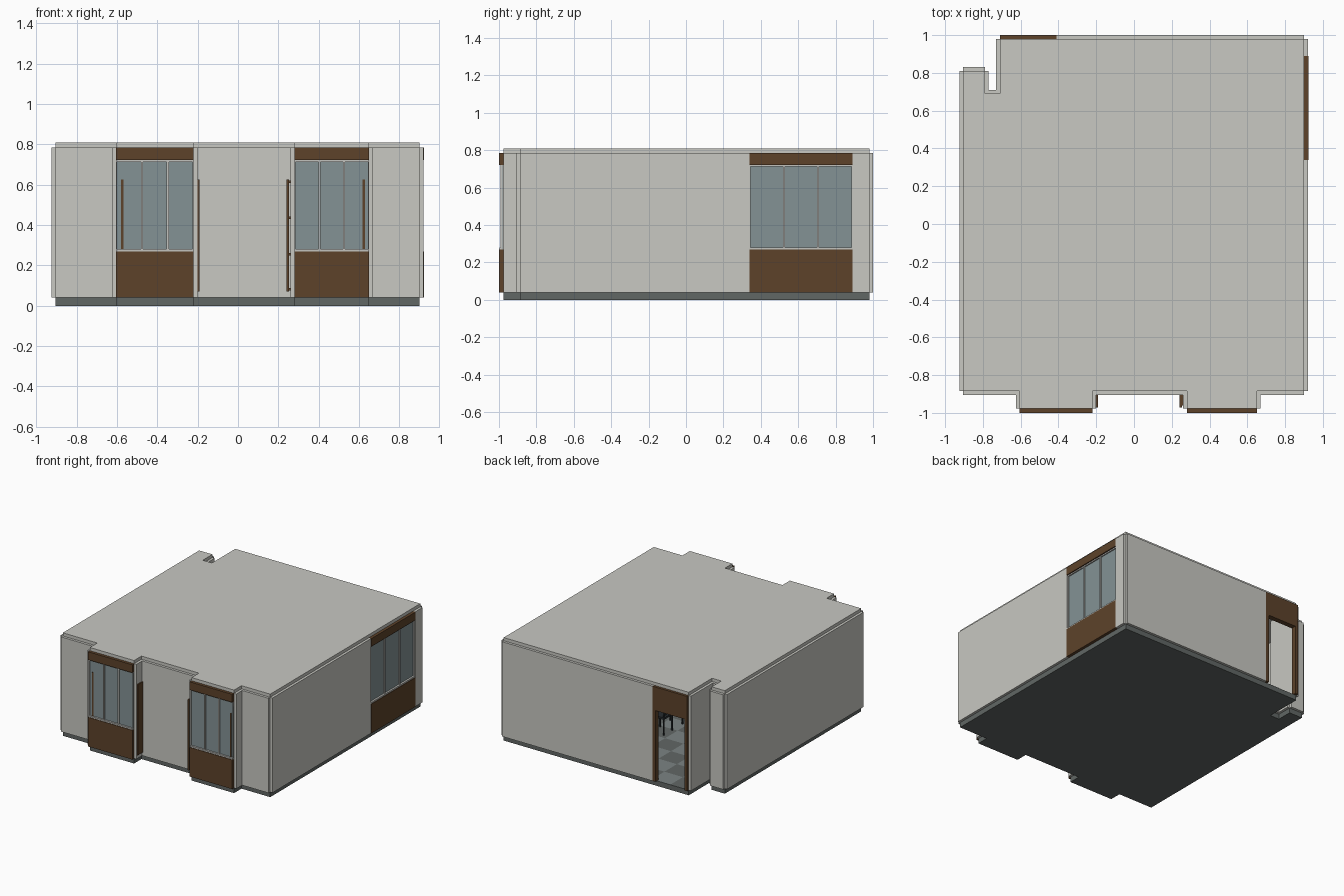
import bpy, bmesh
from mathutils import Vector

if "Cube" in bpy.data.objects:
    bpy.data.objects.remove(bpy.data.objects["Cube"])


def material(name, rgb):
    m = bpy.data.materials.new(name)
    m.diffuse_color = (*rgb, 1)
    m.use_nodes = True
    m.node_tree.nodes["Principled BSDF"].inputs["Base Color"].default_value = m.diffuse_color
    return m


PLASTER = material("plaster", (0.58, 0.58, 0.54))
SLAB = material("slab", (0.12, 0.135, 0.13))
WOOD = material("wood", (0.11, 0.055, 0.023))
GLASS = material("glass", (0.23, 0.29, 0.30))
FRAME = material("frame", (0.55, 0.55, 0.52))
TILE = material("tile", (0.20, 0.23, 0.23))
DARK = material("dark_seat", (0.02, 0.025, 0.028))


def finish(name, bm, *mats):
    bmesh.ops.recalc_face_normals(bm, faces=bm.faces)
    me = bpy.data.meshes.new(name)
    bm.to_mesh(me)
    bm.free()
    for m in mats:
        me.materials.append(m)
    ob = bpy.data.objects.new(name, me)
    bpy.context.collection.objects.link(ob)
    return ob


def boxes(name, items, mat):
    """One object from boxes given as (x0, x1, y0, y1, z0, z1)."""
    bm = bmesh.new()
    for x0, x1, y0, y1, z0, z1 in items:
        lo, size = Vector((x0, y0, z0)), Vector((x1 - x0, y1 - y0, z1 - z0))
        for v in bmesh.ops.create_cube(bm, size=1)["verts"]:
            v.co = lo + (v.co + Vector((.5, .5, .5))) * size
    return finish(name, bm, mat)


def slab(name, outline, z0, z1, mat):
    bm = bmesh.new()
    f = bm.faces.new([bm.verts.new((x, y, z0)) for x, y in outline])
    ext = bmesh.ops.extrude_face_region(bm, geom=[f])["geom"]
    for v in ext:
        if isinstance(v, bmesh.types.BMVert):
            v.co.z = z1
    return finish(name, bm, mat)


def along(p, q, s0, s1, o0, o1, z0, z1):
    """Box on a wall line: s along it, o outward from the room."""
    p, q = Vector(p), Vector(q)
    d = (q - p).normalized()
    n = Vector((d.y, -d.x))
    a, b = p + d * s0 + n * o0, p + d * s1 + n * o1
    return (min(a.x, b.x), max(a.x, b.x), min(a.y, b.y), max(a.y, b.y), z0, z1)


FLOOR, CEIL, T = 0.04, 0.785, 0.02

# room outline, counter-clockwise from front left
OUT = [(-.905, -.885), (-.605, -.885), (-.605, -.977), (-.22, -.977),
       (-.22, -.885), (.28, -.885), (.28, -.977), (.65, -.977),
       (.65, -.885), (.90, -.885), (.90, .98), (-.71, .98),
       (-.71, .69), (-.79, .69), (-.79, .81), (-.905, .81)]
slab("floor_slab", OUT, 0, FLOOR, SLAB)
slab("ceiling_slab", OUT, CEIL, 0.81, PLASTER)


def window(name, p, q, s0, s1):
    t = T + 0.003
    boxes(name + "_panels", [along(p, q, s0, s1, 0, t, FLOOR, .27),
                             along(p, q, s0, s1, 0, t, .722, CEIL)], WOOD)
    boxes(name + "_glass", [along(p, q, s0, s1, .001, .005, .27, .722)], GLASS)
    w, b = (s1 - s0) / 3, 0.005
    bars = [along(p, q, max(s0, s0 + i * w - b), min(s1, s0 + i * w + b),
                  0, .014, .27, .722) for i in range(4)]
    bars += [along(p, q, s0, s1, 0, .019, .27, .281),
             along(p, q, s0, s1, 0, .014, .713, .722)]
    boxes(name + "_frame", bars, FRAME)


# walls, one leaf per outline edge
walls = []
for i, p in enumerate(OUT):
    q = OUT[(i + 1) % len(OUT)]
    L = (Vector(q) - Vector(p)).length
    spans = [(0, L)]
    if i in (2, 6):
        window("bay_window_" + ("left" if i == 2 else "right"), p, q, 0, L)
        spans = []
    elif i == 9:
        window("side_window", p, q, 1.225, 1.775)
        spans = [(0, 1.225), (1.775, L)]
    elif i == 10:
        spans = [(0, L - .30)]
    walls += [along(p, q, a, b, 0, T, FLOOR, CEIL) for a, b in spans]
boxes("walls", walls, PLASTER)

# doorway at the back left: header panel and jambs
boxes("door_surround", [(-.71, -.41, .978, 1.0, .625, CEIL),
                        (-.71, -.685, .96, 1.0, FLOOR, .625),
                        (-.435, -.41, .96, 1.0, FLOOR, .625),
                        (-.685, -.435, .96, 1.0, .60, .625)], WOOD)

# bookcases standing in the bays, mirrored about x = 0.025
for side, m in (("left", 1), ("right", -1)):
    def span(a, b):
        a, b = sorted((.025 + m * (a - .025), .025 + m * (b - .025)))
        return a, b
    parts = [(*span(x, x + .012), -.985 if x < -.3 else -.972, -.80, .07, .625)
             for x in (-.58, -.203)]
    parts += [(*span(-.57, -.20), -.96, -.81, z, z + .012)
              for z in (.075, .25, .43, .61)]
    boxes("bookcase_" + side, parts, WOOD)

# checkered carpet tiles
bm = bmesh.new()
nx, ny = 10, 12
for i in range(nx):
    for j in range(ny):
        if (i + j) % 2:
            continue
        x, y, w, h = -.71 + i * .16, -.88 + j * .155, .16, .155
        bm.faces.new([bm.verts.new((x + a * w, y + b * h, FLOOR + .001))
                      for a, b in ((0, 0), (1, 0), (1, 1), (0, 1))])
finish("carpet_tiles", bm, TILE)

# meeting table
table = [(.10, .50, -.55, .40, .235, .25)]
table += [(x, x + .02, y, y + .02, FLOOR, .235)
          for x in (.13, .45) for y in (-.51, .34)]
boxes("meeting_table", table, WOOD)

# chairs on both long sides of the table
for n, y in enumerate((-.42, -.19, .04, .27)):
    for side, x, s in (("left", .02, -1), ("right", .58, 1)):
        h, back = .06, x + s * .06
        c = [(x - h, x + h, y - h, y + h, .165, .18),
             (back - .006, back + .006, y - h, y + h, .20, .30)]
        c += [(x + a - .005, x + a + .005, y + b - .005, y + b + .005,
               FLOOR, .25 if a * s > 0 else .165)
              for a in (-.052, .052) for b in (-.052, .052)]
        boxes(f"chair_{side}_{n + 1}", c, DARK)
